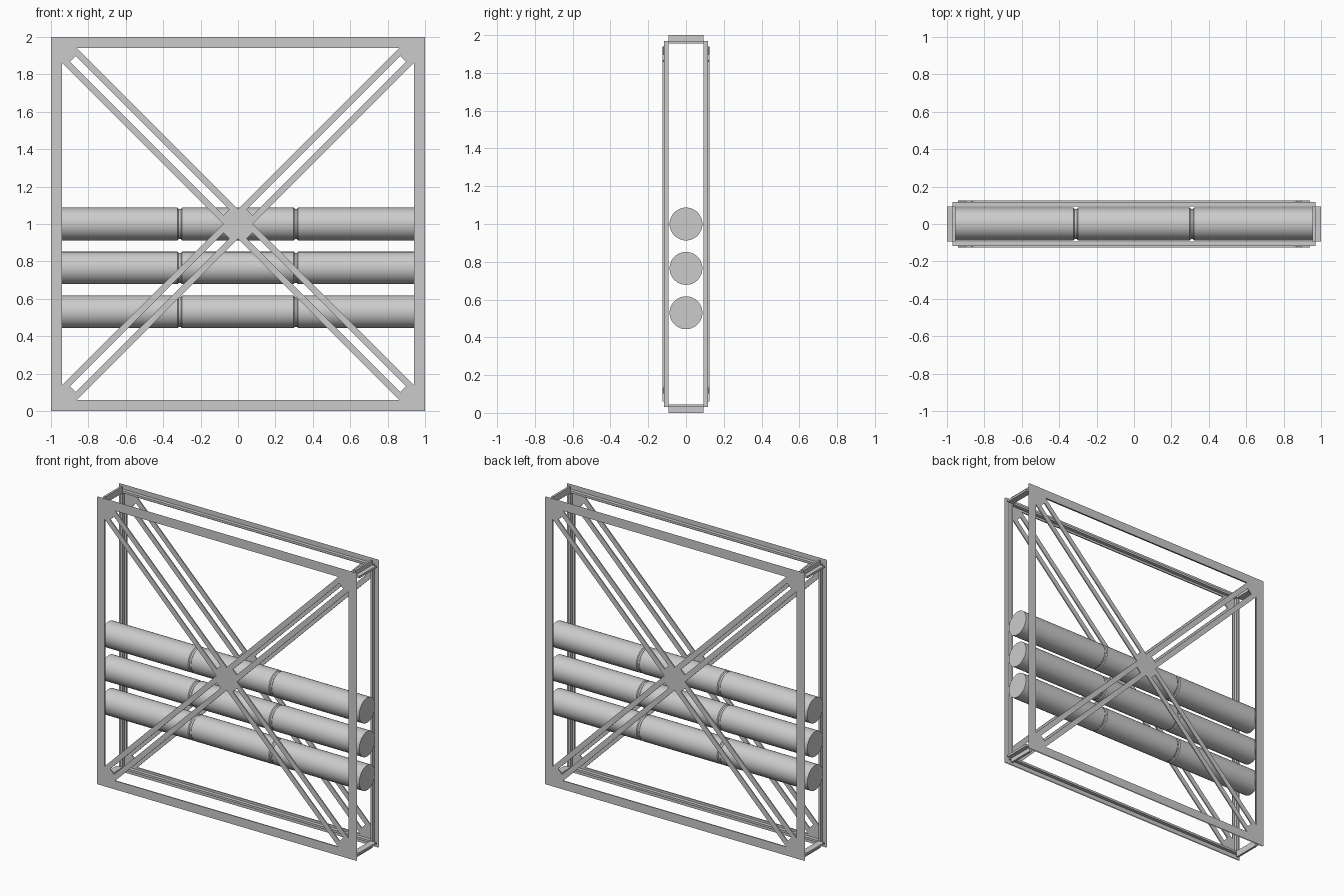
import bpy, bmesh, math
from mathutils import Vector

if "Cube" in bpy.data.objects:
    bpy.data.objects.remove(bpy.data.objects["Cube"])


def make(name, bm):
    me = bpy.data.meshes.new(name)
    bm.to_mesh(me)
    bm.free()
    ob = bpy.data.objects.new(name, me)
    bpy.context.collection.objects.link(ob)
    return ob


def box(bm, x0, x1, y0, y1, z0, z1):
    geo = bmesh.ops.create_cube(bm, size=1)
    for v in geo["verts"]:
        v.co = Vector(((x0 + x1) / 2 + v.co.x * (x1 - x0),
                       (y0 + y1) / 2 + v.co.y * (y1 - y0),
                       (z0 + z1) / 2 + v.co.z * (z1 - z0)))


def rotate(pts, k):
    for _ in range(k):
        pts = [(-z, x) for x, z in pts]
    return pts


# outlines around the panel centre: triangular openings and brace slots
triangle = [(-0.94, 0.86), (-0.94, -0.86), (-0.08, 0)]
o, far, near = 0.03, 1.765, 0.125
slot = [((s + d) / 2, (s - d) / 2) for s, d in ((far, o), (far, -o), (near, -o), (near, o))]
holes = [rotate(p, k) for k in range(4) for p in (triangle, slot)]
square = [(-1, -1), (1, -1), (1, 1), (-1, 1)]


def sheet(bm, y, direction):
    loops, edges = [], []
    for pts in [square] + holes:
        vs = [bm.verts.new((x, y, z + 1)) for x, z in pts]
        edges += [bm.edges.new((vs[i], vs[i - 1])) for i in range(len(vs))]
        loops.append(vs)
    bmesh.ops.triangle_fill(bm, use_beauty=True, use_dissolve=False,
                            edges=edges, normal=(0, direction, 0))
    return loops


for side, s in (("front", -1), ("back", 1)):
    # cross-braced panel with thin walls around its openings
    bm = bmesh.new()
    outer = sheet(bm, s * 0.125, s)
    inner = sheet(bm, s * 0.117, -s)
    for a, b in zip(outer[1:], inner[1:]):
        for i in range(len(a)):
            bm.faces.new((a[i - 1], a[i], b[i], b[i - 1]))
    bmesh.ops.recalc_face_normals(bm, faces=bm.faces)
    make(side + "_braced_panel", bm)

    # stiffening rib behind the panel border
    bm = bmesh.new()
    y0, y1 = sorted((s * 0.093, s * 0.117))
    for q in (-1, 1):
        a, b = sorted((q * 0.955, q * 0.97))
        box(bm, a, b, y0, y1, 0.03, 1.97)
        box(bm, -0.955, 0.955, y0, y1, 1 + a, 1 + b)
    make(side + "_rib", bm)

# angle-section spacers joining the panels at each corner
bm = bmesh.new()
for sx in (-1, 1):
    for sz in (-1, 1):
        xa, xb, xc = (sx * v for v in (0.955, 0.97, 1.0))
        za, zb, zc = (1 + sz * v for v in (0.955, 0.97, 1.0))
        box(bm, min(xa, xc), max(xa, xc), -0.093, 0.093, min(za, zb), max(za, zb))
        box(bm, min(xa, xb), max(xa, xb), -0.093, 0.093, min(zb, zc), max(zb, zc))
bmesh.ops.recalc_face_normals(bm, faces=bm.faces)
make("corner_spacers", bm)

# three horizontal tubes, each with two seam grooves
R, END = 0.087, 0.995
profile = [(-END, 0), (-END, R)]
for c in (-0.312, 0.31):
    profile += [(c - 0.012, R), (c - 0.006, R - 0.006), (c + 0.006, R - 0.006), (c + 0.012, R)]
profile += [(END, R), (END, 0)]
for i, z in enumerate((0.53, 0.765, 1.0)):
    bm = bmesh.new()
    vs = [bm.verts.new((x, 0, z + r)) for x, r in profile]
    es = [bm.edges.new(p) for p in zip(vs, vs[1:])]
    bmesh.ops.spin(bm, geom=vs + es, cent=(0, 0, z), axis=(1, 0, 0),
                   angle=2 * math.pi, steps=48)
    bmesh.ops.remove_doubles(bm, verts=bm.verts, dist=1e-4)
    bmesh.ops.recalc_face_normals(bm, faces=bm.faces)
    ob = make(f"tube_{i + 1}", bm)
    bpy.ops.object.select_all(action='DESELECT')
    ob.select_set(True)
    bpy.context.view_layer.objects.active = ob
    bpy.ops.object.shade_smooth_by_angle(angle=math.radians(30))
